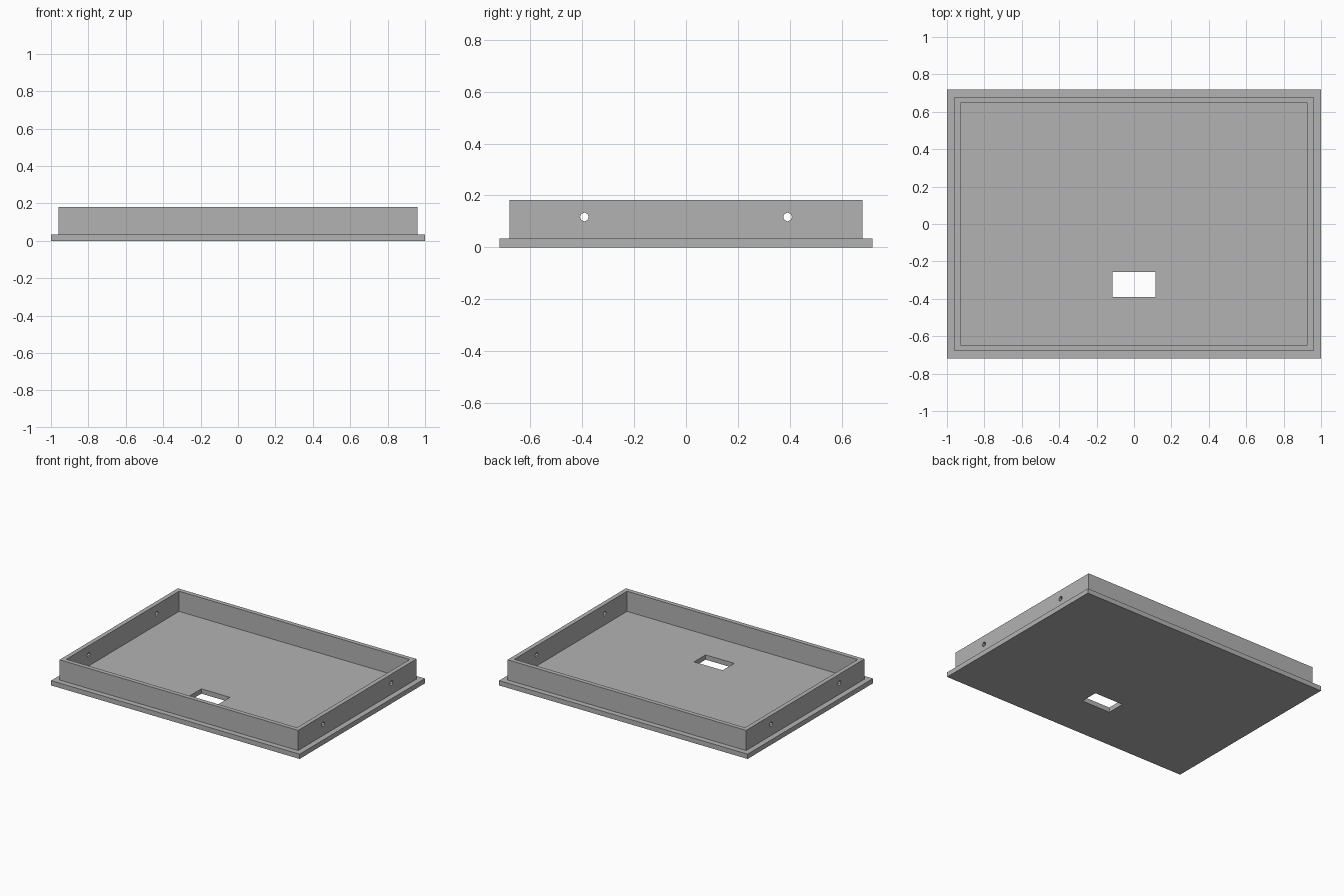
import bpy
import math

default = bpy.data.objects.get("Cube")
if default:
    bpy.data.objects.remove(default, do_unlink=True)

BASE_TOP, RIM_TOP = 0.035, 0.182

grey = bpy.data.materials.new("plain grey")
grey.use_nodes = True
colour = (0.45, 0.45, 0.45, 1)
grey.diffuse_color = colour
grey.node_tree.nodes["Principled BSDF"].inputs["Base Color"].default_value = colour


def box(name, low, high):
    """Axis-aligned box between two corners."""
    centre = [(a + b) / 2 for a, b in zip(low, high)]
    bpy.ops.mesh.primitive_cube_add(size=1, location=centre)
    ob = bpy.context.object
    ob.name = name
    ob.scale = [b - a for a, b in zip(low, high)]
    bpy.ops.object.transform_apply(location=True, rotation=True, scale=True)
    ob.data.materials.append(grey)
    return ob


def cut(target, cutter):
    """Subtract the cutter, then discard it."""
    cutter.hide_render = True
    mod = target.modifiers.new("cut", "BOOLEAN")
    mod.operation = "DIFFERENCE"
    mod.solver = "EXACT"
    mod.object = cutter
    bpy.ops.object.select_all(action="DESELECT")
    bpy.context.view_layer.objects.active = target
    target.select_set(True)
    bpy.ops.object.modifier_apply(modifier=mod.name)
    bpy.data.objects.remove(cutter, do_unlink=True)


# Flanged base plate with a rectangular slot
base = box("base_plate", (-1, -0.72, 0), (1, 0.72, BASE_TOP))
cut(base, box("slot_cutter", (-0.115, -0.39, -0.1), (0.115, -0.257, 0.1)))

# Upright rim, open in the middle
rim = box("rim_wall", (-0.96, -0.68, BASE_TOP), (0.96, 0.68, RIM_TOP))
cut(rim, box("rim_cutter", (-0.928, -0.648, -0.1), (0.928, 0.648, 0.3)))

# Screw holes through both end walls
for y in (-0.392, 0.392):
    bpy.ops.mesh.primitive_cylinder_add(
        vertices=8, radius=0.017, depth=2.2,
        location=(0, y, 0.117), rotation=(0, math.pi / 2, 0))
    hole = bpy.context.object
    hole.name = "screw_hole_cutter"
    hole.data.materials.append(grey)
    cut(rim, hole)
